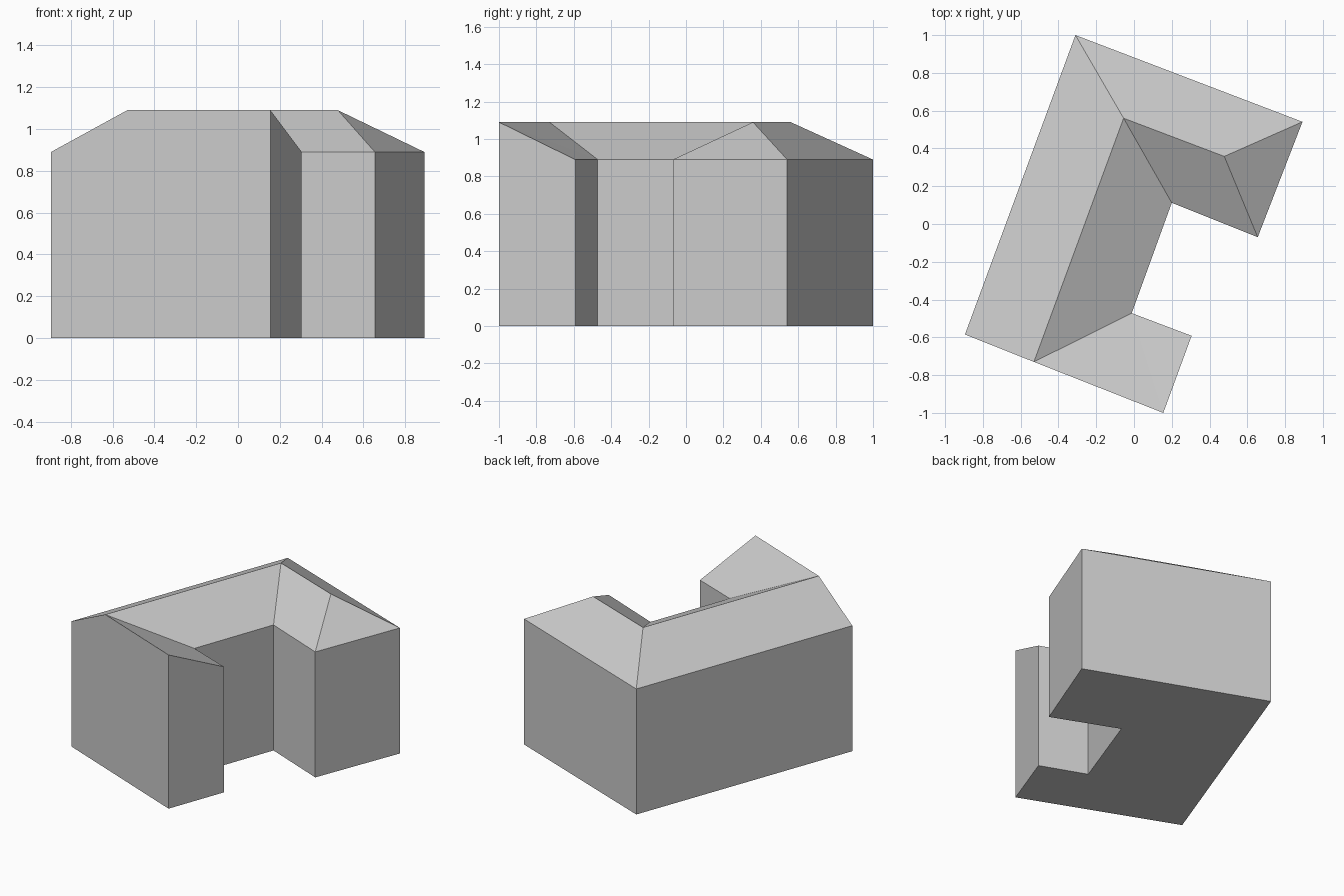
import bpy
from mathutils import Vector

cube = bpy.data.objects.get("Cube")
if cube:
    bpy.data.objects.remove(cube)

EAVE, RIDGE = 0.89, 1.09

# One plain grey for the whole building
grey = bpy.data.materials.new("plain grey")
grey.use_nodes = True
colour = (0.6, 0.6, 0.6, 1)
grey.diffuse_color = colour
grey.node_tree.nodes["Principled BSDF"].inputs["Base Color"].default_value = colour


def add_part(name, faces):
    """Mesh from polygons given as lists of points; shared corners are merged."""
    points = []
    indices = []
    for face in faces:
        for p in face:
            if p not in points:
                points.append(p)
        indices.append([points.index(p) for p in face])
    mesh = bpy.data.meshes.new(name)
    mesh.from_pydata([Vector(p) for p in points], [], indices)
    mesh.materials.append(grey)
    mesh.update()
    obj = bpy.data.objects.new(name, mesh)
    bpy.context.collection.objects.link(obj)
    return obj


def at(p, z):
    return (p[0], p[1], z)


# Plan corners, anticlockwise from the front left end of the long wing
plan = {
    "long_front": (-0.895, -0.585),
    "porch_front": (0.155, -1.0),
    "porch_back": (0.305, -0.592),
    "court_front": (-0.012, -0.472),
    "court_back": (0.20, 0.112),
    "wing_front": (0.655, -0.07),
    "wing_back": (0.892, 0.541),
    "long_back": (-0.31, 1.0),
}
names = list(plan)
top = {n: at(p, RIDGE if n == "porch_front" else EAVE) for n, p in plan.items()}
base = {n: at(p, 0) for n, p in plan.items()}

# Ridge points: front gable, corner turn, hip end
gable = (-0.53, -0.73, RIDGE)
turn = (-0.055, 0.56, RIDGE)
hip = (0.478, 0.358, RIDGE)

# Walls, with the gable peak in the front one
walls = []
for a, b in zip(names, names[1:] + names[:1]):
    peak = [gable] if a == "long_front" else []
    walls.append([base[a], base[b], top[b]] + peak + [top[a]])
add_part("walls", walls)

# Floor
add_part("floor", [[base[n] for n in reversed(names)]])

# Roof slopes
add_part("long_wing_roof", [
    [top["long_back"], top["long_front"], gable, turn],
    [top["court_front"], top["court_back"], turn, gable],
])
add_part("back_wing_roof", [
    [top["wing_back"], top["long_back"], turn, hip],
    [top["wing_front"], top["wing_back"], hip],
    [top["court_back"], top["wing_front"], hip, turn],
])
add_part("lean_to_roof", [
    [gable, top["porch_front"], top["court_front"]],
    [top["porch_front"], top["porch_back"], top["court_front"]],
])
